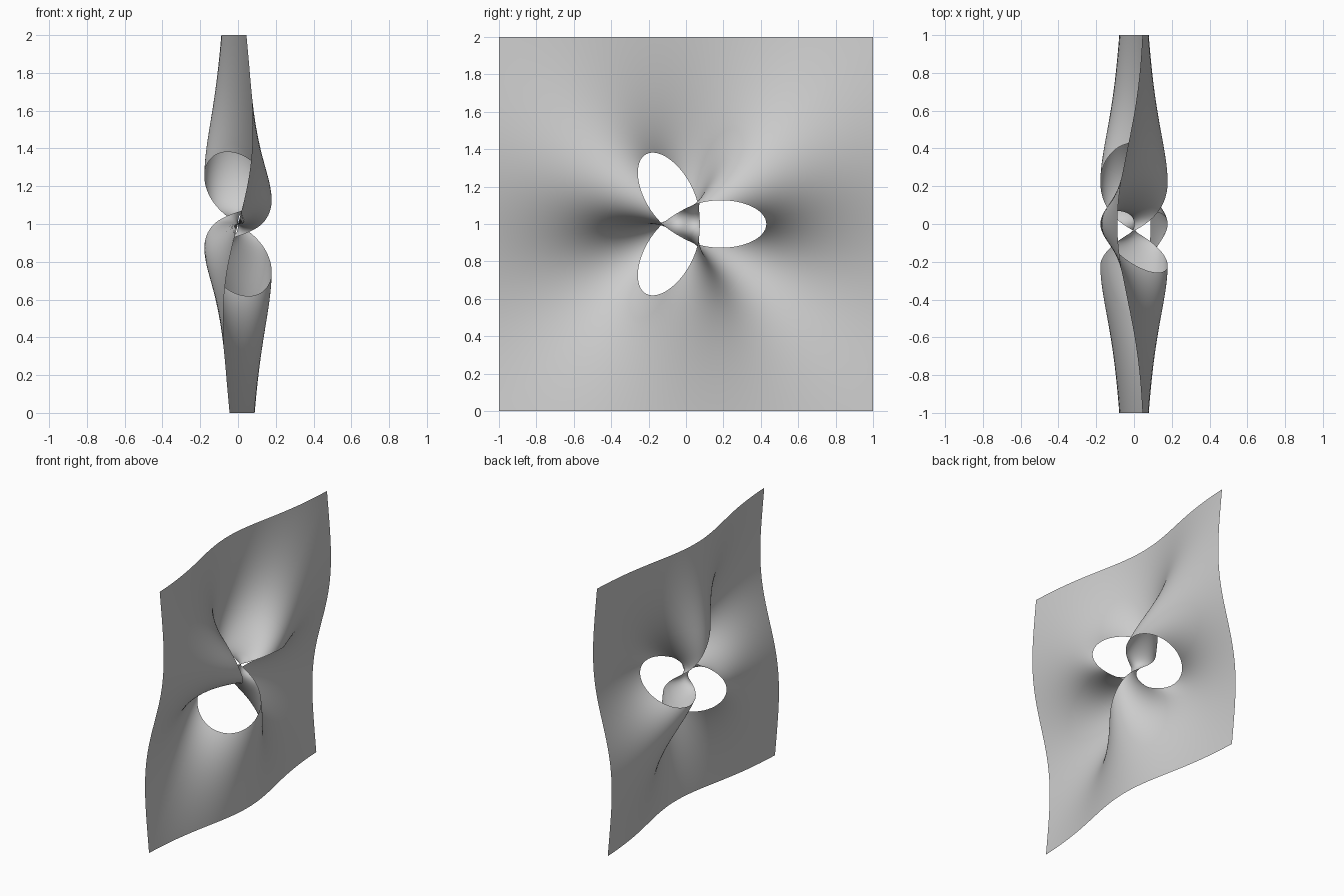
import bpy, bmesh
from math import sin, cos, pi, sqrt, asin

cube = bpy.data.objects.get("Cube")
if cube:
    bpy.data.objects.remove(cube)

SCALE = 0.178          # size of the knot relative to the square sheet
C = sqrt(0.5)
COLS = 48              # columns in each third of the turn
BAND_ROWS = 64         # rows across the twisted bands
SHEET_ROWS = 44        # rows from the holes out to the square edge
CORE_ROWS = 8          # rows from the inner triangle to its middle


def tilt(rho, delta):
    """Latitude of the surface on the sphere of radius rho."""
    target = -2 * rho**2 * sin(delta) / (C * (rho**4 - 1))
    lo, hi = -pi / 2 + 1e-6, pi / 2 - 1e-6
    for _ in range(45):
        mid = (lo + hi) / 2
        if sin(mid) < target * cos(mid)**3:
            lo = mid
        else:
            hi = mid
    return (lo + hi) / 2


def point(rho, delta, third):
    phi = tilt(rho, delta)
    theta = (pi + delta + 2 * pi * third) / 3
    r = rho * cos(phi) * SCALE
    return (rho * sin(phi) * SCALE, r * cos(theta), r * sin(theta) + 1)


def edge_radius(delta, third):
    """Radius at which the sheet reaches the edge of the square."""
    theta = (pi + delta + 2 * pi * third) / 3
    flat = 1 / (SCALE * max(abs(cos(theta)), abs(sin(theta))))
    rho = flat
    for _ in range(12):
        rho = flat / cos(tilt(rho, delta))
    return rho


def grid(bm, rows):
    for a, b in zip(rows, rows[1:]):
        for i in range(len(a) - 1):
            bm.faces.new((a[i], a[i + 1], b[i + 1], b[i]))


bm = bmesh.new()
tip = sqrt((1 + C) / (1 - C))
for third in range(3):
    us = [2 * i / COLS - 1 for i in range(COLS + 1)]
    rows = []
    # inner triangle
    for j in range(CORE_ROWS):
        rho = (j + 0.02) / (CORE_ROWS * tip)
        rows.append([bm.verts.new(point(rho, -pi * u, third)) for u in us])
    # half-twisted bands and hole rims
    for j in range(BAND_ROWS + 1):
        alpha = pi * (j / BAND_ROWS - 0.5)
        if abs(alpha) < 1e-4:
            alpha = 1e-4
        k = sin(alpha) * C
        rho = sqrt((1 + k) / (1 - k))
        rows.append([bm.verts.new(point(rho, 2 * alpha * u, third)) for u in us])
    # outer sheet, growing into a square
    ends = [edge_radius(pi * u, third) for u in us]
    for j in range(1, SHEET_ROWS + 1):
        t = (j / SHEET_ROWS)**1.3
        rows.append([bm.verts.new(point(tip + (e - tip) * t, pi * u, third))
                     for u, e in zip(us, ends)])
    grid(bm, rows)

bmesh.ops.remove_doubles(bm, verts=bm.verts[:], dist=0.00005)
bmesh.ops.recalc_face_normals(bm, faces=bm.faces[:])
# turn the sheet's outer face towards +x
bm.faces.ensure_lookup_table()
outer = max(bm.faces, key=lambda f: f.calc_center_median().z)
if outer.normal.x < 0:
    bmesh.ops.reverse_faces(bm, faces=bm.faces[:])

mesh = bpy.data.meshes.new("twisted_sheet")
bm.to_mesh(mesh)
bm.free()
sheet = bpy.data.objects.new("twisted_sheet", mesh)
bpy.context.collection.objects.link(sheet)

# plain grey finish
grey = bpy.data.materials.new("plain_grey")
grey.use_nodes = True
colour = (0.6, 0.6, 0.6, 1)
grey.diffuse_color = colour
grey.node_tree.nodes["Principled BSDF"].inputs["Base Color"].default_value = colour
mesh.materials.append(grey)
for poly in mesh.polygons:
    poly.use_smooth = True
